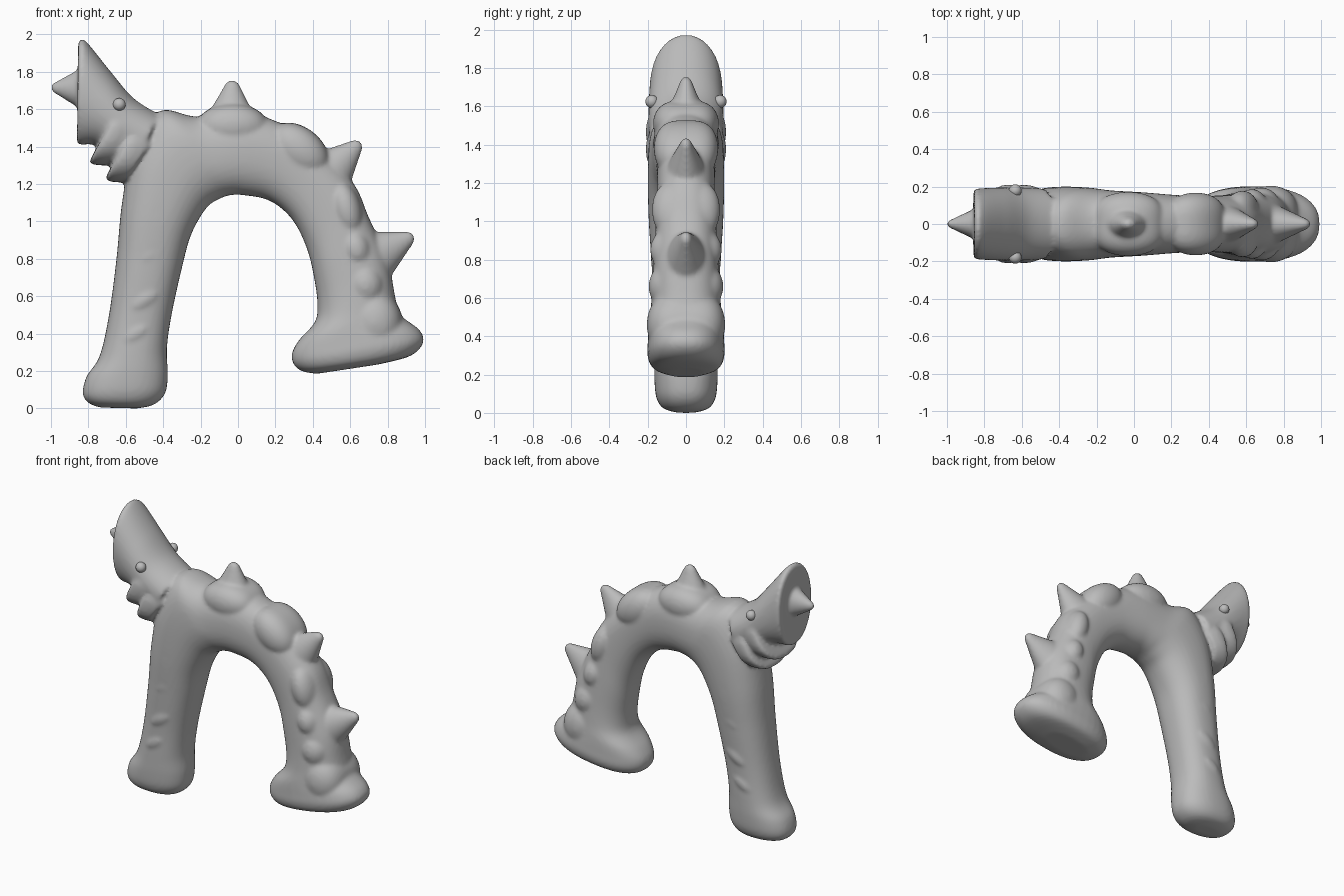
import bpy, bmesh, math
from mathutils import Vector, Matrix

old = bpy.data.objects.get("Cube")
if old:
    bpy.data.objects.remove(old)

GREY = (0.5, 0.5, 0.5, 1)
mat = bpy.data.materials.new("plain grey")
mat.use_nodes = True
mat.diffuse_color = GREY
mat.node_tree.nodes["Principled BSDF"].inputs["Base Color"].default_value = GREY


def make(name, bm):
    bmesh.ops.recalc_face_normals(bm, faces=bm.faces)
    me = bpy.data.meshes.new(name)
    bm.to_mesh(me)
    bm.free()
    for p in me.polygons:
        p.use_smooth = True
    me.materials.append(mat)
    ob = bpy.data.objects.new(name, me)
    bpy.context.collection.objects.link(ob)
    return ob


def spow(v, e):
    return math.copysign(abs(v) ** e, v)


def skin(name, rings):
    bm = bmesh.new()
    loops = [[bm.verts.new(p) for p in r] for r in rings]
    for a, b in zip(loops, loops[1:]):
        for i in range(len(a)):
            j = (i + 1) % len(a)
            bm.faces.new((a[i], a[j], b[j], b[i]))
    bm.faces.new(loops[0])
    bm.faces.new(loops[-1])
    return make(name, bm)


def loft(name, stations, steps=6, power=0.85, n=40):
    """Skin rounded sections; a station is outer x, z, inner x, z, half depth."""
    st = [Vector(s) for s in stations]
    st = [st[0]] + st + [st[-1]]
    rows = []
    for i in range(1, len(st) - 2):
        p, a, b, q = st[i - 1:i + 3]
        for k in range(steps):
            t = k / steps
            rows.append(0.5 * (2 * a + (b - p) * t + (2 * p - 5 * a + 4 * b - q) * t * t
                               + (3 * a - p - 3 * b + q) * t ** 3))
    rows.append(st[-1])
    rings = []
    for ox, oz, ix, iz, d in rows:
        ring = []
        for k in range(n):
            ang = math.tau * k / n
            c, s = spow(math.cos(ang), power), spow(math.sin(ang), power)
            ring.append(((ox + ix) / 2 + c * (ox - ix) / 2, s * d,
                         (oz + iz) / 2 + c * (oz - iz) / 2))
        rings.append(ring)
    return skin(name, rings)


def horn(name, base, tip, wide, deep):
    """Flared spike in the middle plane, from base (x, z) to tip (x, z)."""
    a, b = Vector((base[0], 0, base[1])), Vector((tip[0], 0, tip[1]))
    side = (b - a).normalized().cross(Vector((0, 1, 0)))
    rings = []
    for t, r in ((0, 1), (.25, .8), (.5, .58), (.75, .36), (.92, .22), (.98, .14), (1, .05)):
        rings.append([a.lerp(b, t) + side * (wide * r * math.cos(k * math.tau / 24))
                      + Vector((0, deep * r * math.sin(k * math.tau / 24), 0)) for k in range(24)])
    return skin(name, rings)


def scale_plate(name, x, z, long, short, deep, tilt):
    """Flattened disc through the body that shows as a raised scale on both sides."""
    bm = bmesh.new()
    bmesh.ops.create_uvsphere(bm, u_segments=40, v_segments=24, radius=1)
    for v in bm.verts:
        v.co = Vector((v.co.x * long, spow(v.co.y, 0.6) * deep, v.co.z * short))
    bm.transform(Matrix.Translation((x, 0, z)) @ Matrix.Rotation(-math.radians(tilt), 4, 'Y'))
    return make(name, bm)


# Arched body, from one foot over the back to the other
body = loft("body", [
    (-.74, .005, -.54, .0, .05), (-.80, .03, -.45, .02, .12), (-.83, .08, -.39, .08, .155),
    (-.81, .17, -.375, .18, .165), (-.74, .28, -.38, .32, .165), (-.69, .5, -.355, .5, .165),
    (-.65, .8, -.30, .75, .18), (-.62, 1.1, -.25, .93, .195), (-.56, 1.4, -.17, 1.07, .2),
    (-.42, 1.59, -.10, 1.12, .195), (-.22, 1.56, -.04, 1.14, .18), (.05, 1.58, .03, 1.14, .17),
    (.28, 1.50, .17, 1.11, .155), (.45, 1.38, .29, 1.01, .15), (.62, 1.20, .37, .85, .155),
    (.70, 1.02, .41, .68, .165), (.80, .8, .425, .55, .175), (.84, .6, .41, .46, .185),
    (.87, .5, .33, .37, .195), (.97, .42, .29, .30, .2), (.99, .35, .295, .24, .2),
    (.92, .28, .34, .20, .17), (.75, .235, .42, .185, .09)])

# Head with a flat face, then stepped collars under it
head = loft("head", [
    (-.855, 1.94, -.86, 1.46, .16), (-.845, 1.97, -.86, 1.42, .185), (-.81, 1.96, -.84, 1.41, .19),
    (-.68, 1.80, -.77, 1.41, .195), (-.56, 1.66, -.68, 1.37, .195), (-.42, 1.57, -.55, 1.30, .19)],
    power=0.95)
parts = [body, head]
for name, x, z in (("upper_collar", -.79, 1.31), ("lower_collar", -.705, 1.22)):
    parts.append(loft(name, [
        (x + .17, z + .33, x + .005, z + .03, .17), (x + .18, z + .33, x, z, .205),
        (x + .22, z + .31, x + .05, z - .01, .208), (x + .28, z + .26, x + .10, z - .01, .19)]))

# Horns
parts += [
    horn("nose_horn", (-.81, 1.71), (-1.0, 1.715), .125, .10),
    horn("back_horn", (-.04, 1.46), (-.03, 1.755), .18, .14),
    horn("shoulder_horn", (.44, 1.21), (.655, 1.425), .17, .13),
    horn("tail_horn", (.69, .79), (.94, .925), .17, .13)]

# Overlapping scales along the back and slanted folds on the long leg
for i, plate in enumerate([
        (-.03, 1.51, .19, .12, .172, 0), (.33, 1.38, .18, .12, .168, -40),
        (.58, 1.06, .16, .085, .178, -75), (.63, .85, .12, .09, .187, -75),
        (.68, .66, .13, .11, .195, -80), (.73, .46, .17, .15, .205, -80)]):
    parts.append(scale_plate("back_scale_%d" % (i + 1), *plate))
for i, (x, z) in enumerate([(-.44, 1.05), (-.47, .82), (-.50, .58), (-.545, .40)]):
    parts.append(scale_plate("leg_fold_%d" % (i + 1), x, z, .155, .075, .192 - .006 * i, 38))

# Fuse everything into one soft skin
bpy.ops.object.select_all(action='DESELECT')
for ob in parts:
    ob.select_set(True)
bpy.context.view_layer.objects.active = body
bpy.ops.object.join()
body.name = "arched_body"
remesh = body.modifiers.new("fuse", 'REMESH')
remesh.mode = 'VOXEL'
remesh.voxel_size = 0.012
remesh.use_smooth_shade = True
soften = body.modifiers.new("soften", 'SMOOTH')
soften.factor = 0.5
soften.iterations = 7

# Eyes
for side, name in ((1, "eye_back"), (-1, "eye_front")):
    bm = bmesh.new()
    bmesh.ops.create_uvsphere(bm, u_segments=20, v_segments=12, radius=.034,
                              matrix=Matrix.Translation((-.635, side * .178, 1.625)))
    make(name, bm)
